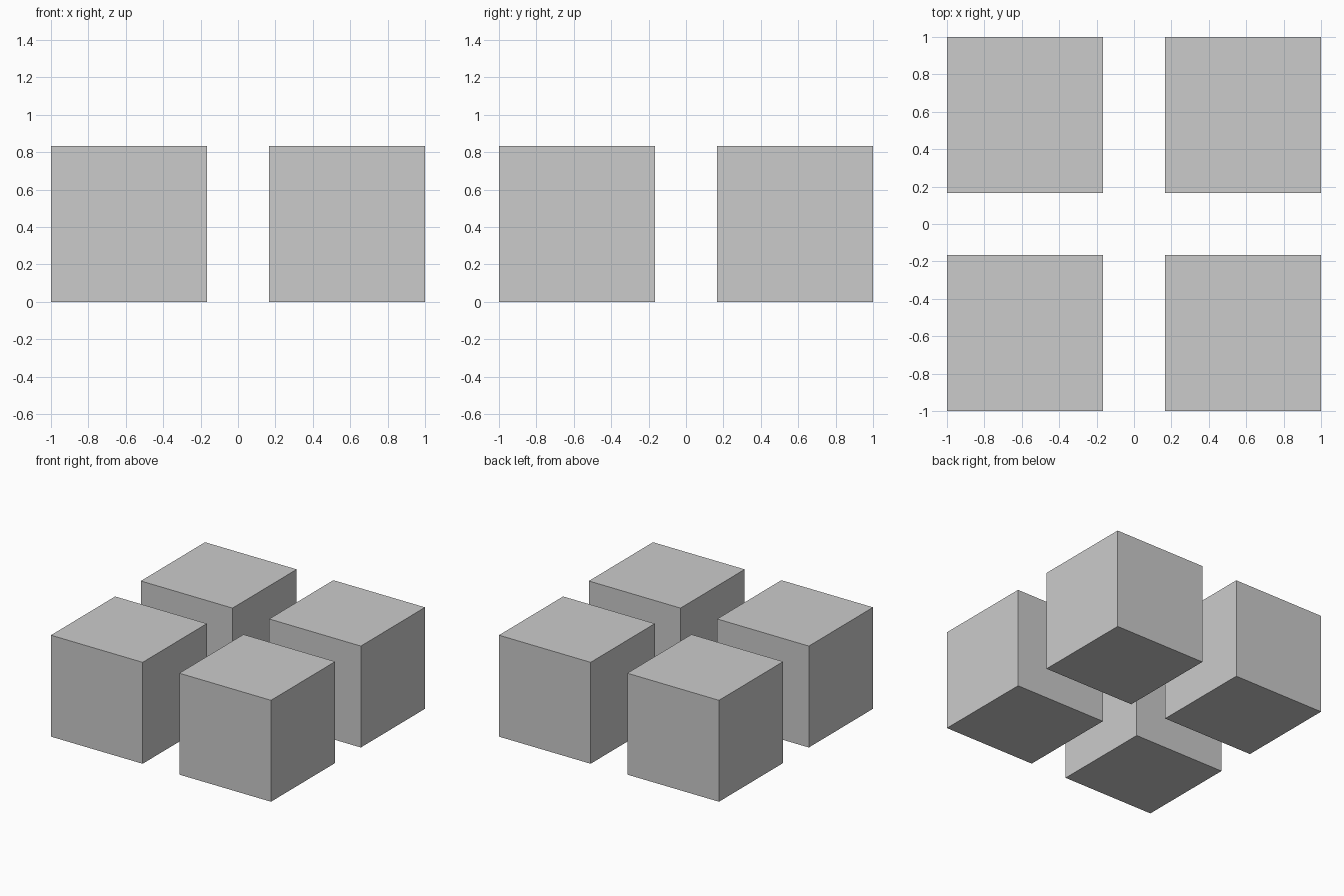
import bpy

if "Cube" in bpy.data.objects:
    bpy.data.objects.remove(bpy.data.objects["Cube"])

SIZE = 5 / 6            # edge length of each cube
OFFSET = 1 - SIZE / 2   # centre distance from the axes


def add_cube(name, x, y):
    bpy.ops.mesh.primitive_cube_add(size=SIZE, location=(x, y, SIZE / 2))
    bpy.context.object.name = name


# Four separate cubes in a two by two grid
for side, sx in (("left", -1), ("right", 1)):
    for depth, sy in (("front", -1), ("back", 1)):
        add_cube(f"{depth}_{side}_cube", sx * OFFSET, sy * OFFSET)
